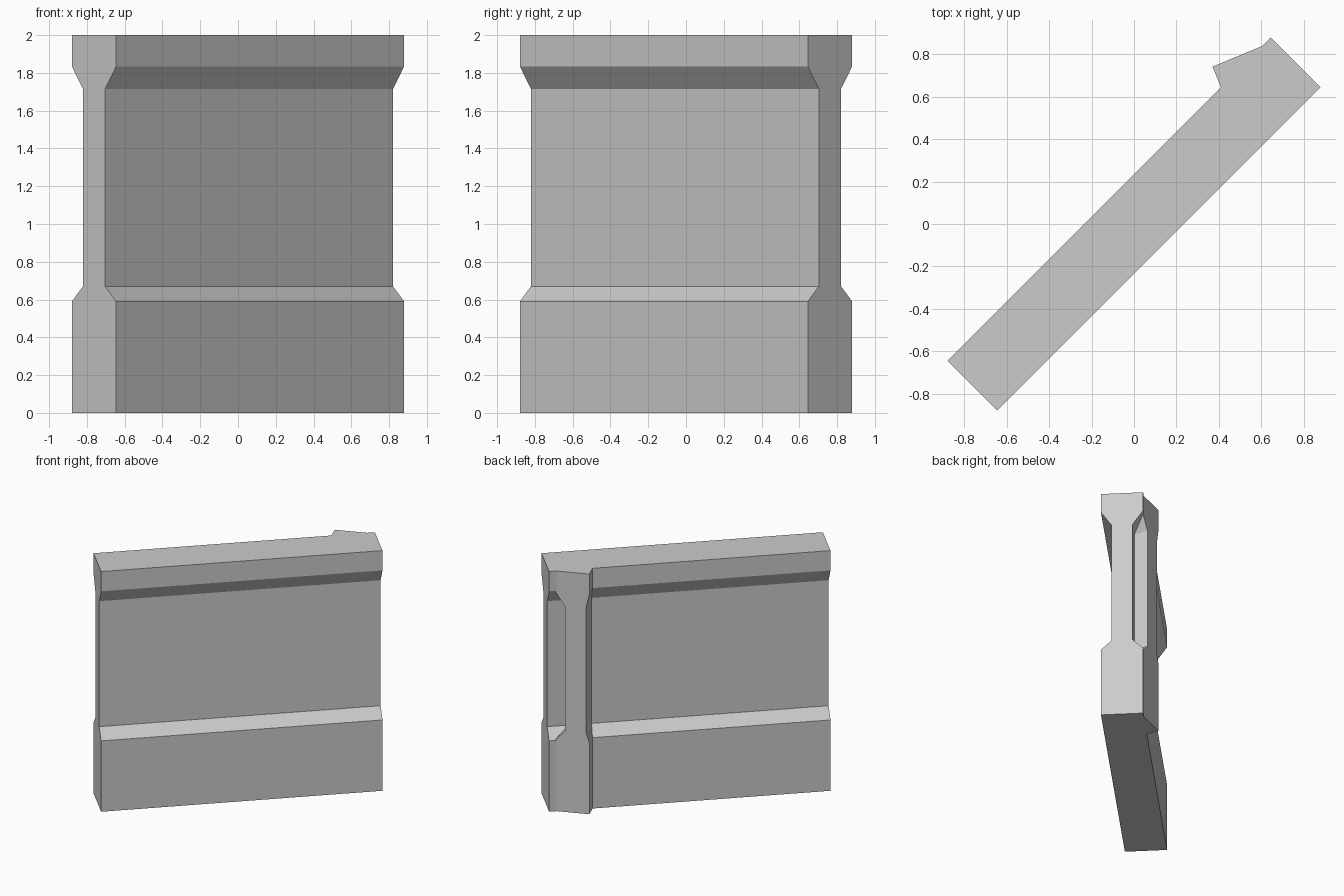
import bpy, bmesh
from math import radians
from mathutils import Matrix

if "Cube" in bpy.data.objects:
    bpy.data.objects.remove(bpy.data.objects["Cube"])

# heights: base top, waist bottom, waist top, cap bottom, full height
Z = [0, 0.59, 0.67, 1.715, 1.835, 2.0]


def waisted_slab(name, left, right, depth, origin, angle):
    """Extrude a waisted profile; left/right = (full, waist) offsets on local x."""
    def side(v):
        full, waist = v
        return list(zip([full, full, waist, waist, full, full], Z))
    outline = side(right) + side(left)[::-1]
    bm = bmesh.new()
    face = bm.faces.new([bm.verts.new((x, depth[0], z)) for x, z in outline])
    ext = bmesh.ops.extrude_face_region(bm, geom=[face])
    moved = [v for v in ext["geom"] if isinstance(v, bmesh.types.BMVert)]
    bmesh.ops.translate(bm, verts=moved, vec=(0, depth[1] - depth[0], 0))
    bmesh.ops.recalc_face_normals(bm, faces=bm.faces)
    bm.transform(Matrix.Translation((*origin, 0)) @ Matrix.Rotation(radians(angle), 4, "Z"))
    mesh = bpy.data.meshes.new(name)
    bm.to_mesh(mesh)
    bm.free()
    obj = bpy.data.objects.new(name, mesh)
    bpy.context.collection.objects.link(obj)
    return obj


# long diagonal wall
wall = waisted_slab("wall", (-0.1662, -0.083), (0.1662, 0.083),
                    (-1.078, 1.078), (0, 0), -45)

# short stub of the adjoining wall, turned at the joint
stub = waisted_slab("corner_stub", (0, 0.025), (0.27, 0.19),
                    (-0.26, 0), (0.37, 0.742), 22.5)

# merge the stub into the wall
join = wall.modifiers.new("join_stub", "BOOLEAN")
join.operation = "UNION"
join.solver = "EXACT"
join.object = stub
stub.hide_render = True
stub.hide_viewport = False
bpy.context.view_layer.objects.active = wall
bpy.ops.object.modifier_apply(modifier=join.name)
bpy.data.objects.remove(stub)
